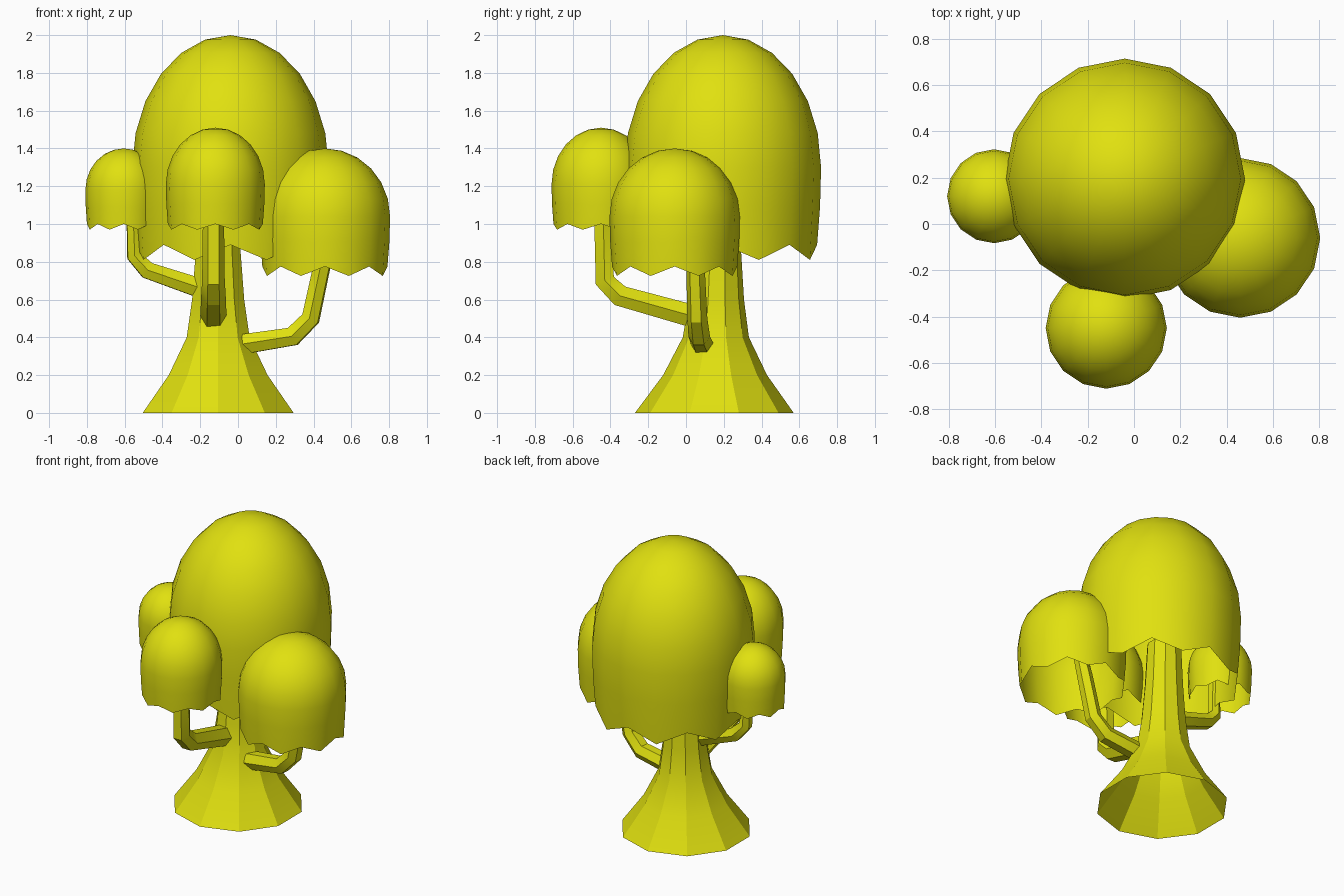
import bpy, bmesh, math
from mathutils import Vector

cube = bpy.data.objects.get("Cube")
if cube:
    bpy.data.objects.remove(cube, do_unlink=True)

yellow = bpy.data.materials.new("leaf_yellow")
yellow.use_nodes = True
colour = (0.75, 0.75, 0.005, 1)
yellow.diffuse_color = colour
yellow.node_tree.nodes["Principled BSDF"].inputs["Base Color"].default_value = colour


def skin(name, rings, top=None, angle=40):
    """Bridge a stack of equal rings, with an optional tip closing the first."""
    bm = bmesh.new()
    loops = [[bm.verts.new(p) for p in ring] for ring in rings]
    n = len(loops[0])
    for a, b in zip(loops, loops[1:]):
        for i in range(n):
            j = (i + 1) % n
            bm.faces.new((a[i], b[i], b[j], a[j]))
    if top:
        tip = bm.verts.new(top)
        for i in range(n):
            bm.faces.new((tip, loops[0][i], loops[0][(i + 1) % n]))
    mesh = bpy.data.meshes.new(name)
    bm.to_mesh(mesh)
    bm.free()
    mesh.materials.append(yellow)
    obj = bpy.data.objects.new(name, mesh)
    bpy.context.collection.objects.link(obj)
    bpy.ops.object.select_all(action='DESELECT')
    obj.select_set(True)
    bpy.context.view_layer.objects.active = obj
    bpy.ops.object.shade_smooth_by_angle(angle=math.radians(angle))


def circle(x, y, z, r, sides, start=0.0, zigzag=0.0):
    turn = math.tau / sides
    return [(x + r * math.cos(start + i * turn), y + r * math.sin(start + i * turn),
             z - zigzag * (i % 2)) for i in range(sides)]


def canopy(name, x, y, r, top, widest, rim, zigzag):
    """Open dome with a slightly tucked, jagged rim."""
    rings = []
    for k in range(1, 7):
        a = k / 6 * math.pi / 2
        rings.append(circle(x, y, widest + (top - widest) * math.cos(a), r * math.sin(a), 16))
    rings.append(circle(x, y, (widest + rim) / 2, r * 0.99, 16))
    rings.append(circle(x, y, rim, r * 0.96, 16, zigzag=zigzag))
    skin(name, rings, (x, y, top), 60)


def branch(name, path, r0, r1):
    """Tapering six-sided limb swept along a bent path."""
    pts = [Vector(p) for p in path]
    run = pts[-1] - pts[0]
    side = Vector((-run.y, run.x, 0)).normalized()
    rings = []
    for k, p in enumerate(pts):
        before = (p - pts[k - 1]).normalized() if k else Vector()
        after = (pts[k + 1] - p).normalized() if k < len(pts) - 1 else Vector()
        up = (before + after).normalized().cross(side).normalized()
        r = r0 + (r1 - r0) * k / (len(pts) - 1)
        rings.append([p + r * (side * math.cos(i * math.pi / 3) + up * math.sin(i * math.pi / 3))
                      for i in range(6)])
    skin(name, rings[::-1], angle=25)


# Flared, open-bottomed trunk
profile = [(1.15, 0.11), (0.85, 0.125), (0.6, 0.145), (0.4, 0.175), (0.2, 0.275), (0, 0.42)]
skin("trunk", [circle(-0.105, 0.15 + 0.02 * min(z, 1), z, r, 10, -math.pi / 2)
               for z, r in profile], (-0.105, 0.17, 1.15), 20)

# Limbs
branch("right_limb", [(-0.03, 0.09, 0.355), (0.29, 0.07, 0.405), (0.385, 0.06, 0.5),
                      (0.445, 0.05, 0.78), (0.46, 0.02, 0.95)], 0.062, 0.045)
branch("front_limb", [(-0.13, 0.08, 0.5), (-0.13, -0.35, 0.62), (-0.13, -0.43, 0.7),
                      (-0.13, -0.44, 1.1)], 0.07, 0.055)
branch("left_limb", [(-0.17, 0.15, 0.65), (-0.48, 0.14, 0.755), (-0.55, 0.13, 0.83),
                     (-0.56, 0.12, 1.1)], 0.06, 0.035)

# Leaf domes
canopy("main_canopy", -0.04, 0.195, 0.52, 2.0, 1.3, 0.89, 0.08)
canopy("right_canopy", 0.46, -0.06, 0.345, 1.4, 1.04, 0.775, 0.05)
canopy("front_canopy", -0.12, -0.45, 0.262, 1.51, 1.21, 1.0, 0.03)
canopy("left_canopy", -0.605, 0.12, 0.203, 1.4, 1.18, 1.0, 0.03)
